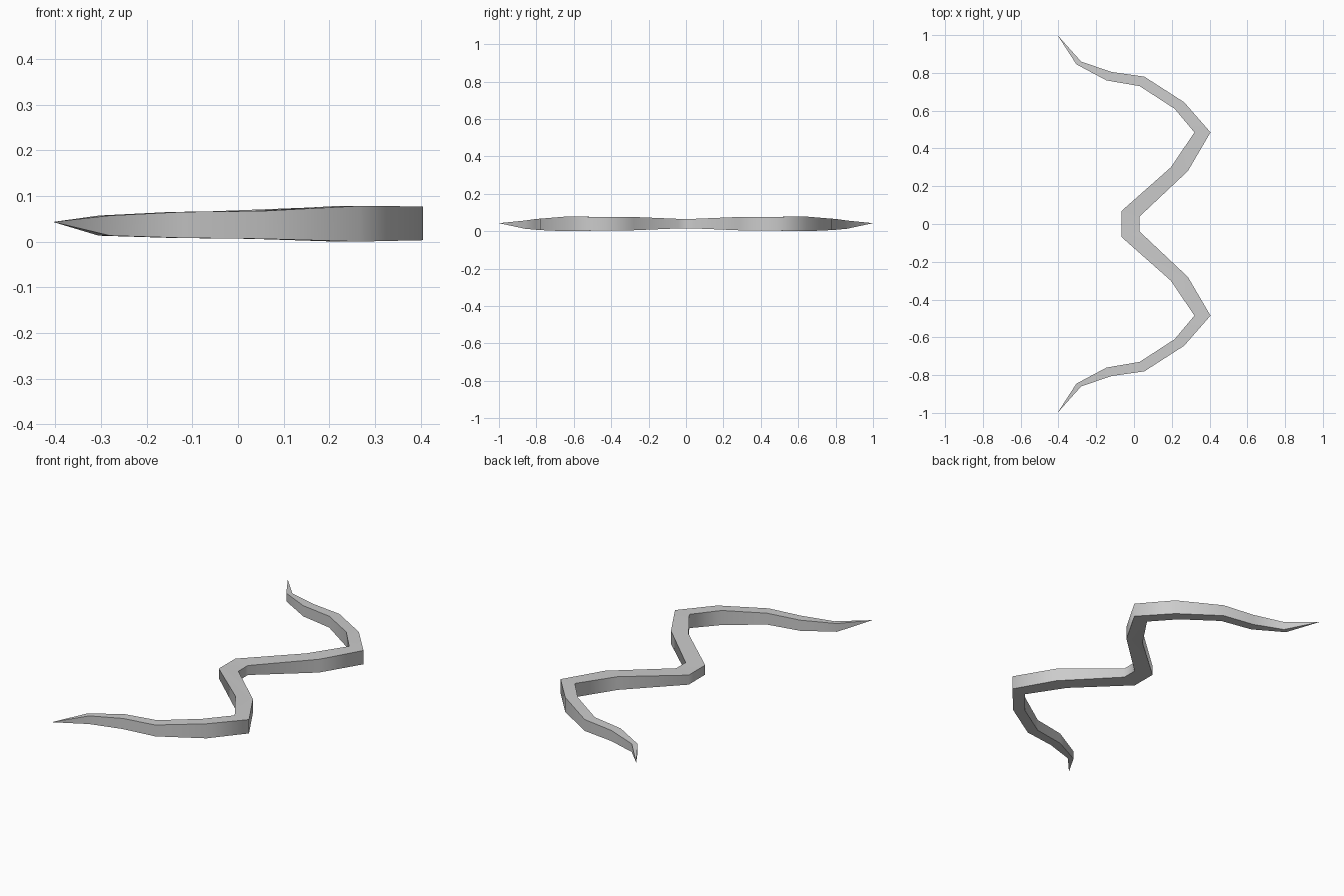
import bpy, bmesh, math

cube = bpy.data.objects.get("Cube")
if cube:
    bpy.data.objects.remove(cube, do_unlink=True)

grey = bpy.data.materials.new("plain_grey")
grey.use_nodes = True
colour = (0.6, 0.6, 0.6, 1)
grey.diffuse_color = colour
grey.node_tree.nodes["Principled BSDF"].inputs["Base Color"].default_value = colour

# Half of the bow from grip to tip: belly x, y, back x, y, bottom z, top z
TIP = (-0.405, 1.0, 0.043)
HALF = [
    (-0.065, 0.07, 0.03, 0.04, 0.015, 0.066),
    (0.195, 0.30, 0.285, 0.28, 0.005, 0.076),
    (0.32, 0.485, 0.405, 0.485, 0.003, 0.077),
    (0.215, 0.61, 0.265, 0.645, 0.0, 0.078),
    (0.03, 0.73, 0.055, 0.78, 0.006, 0.067),
    (-0.145, 0.76, -0.12, 0.805, 0.008, 0.065),
    (-0.305, 0.845, -0.28, 0.86, 0.013, 0.057),
]

bm = bmesh.new()


def ring(station, side):
    ax, ay, bx, by, low, high = station
    corners = [(ax, ay, low), (bx, by, low), (bx, by, high), (ax, ay, high)]
    return [bm.verts.new((x, y * side, z)) for x, y, z in corners]


# Rectangular sections run from one tip to the other
rings = [ring(s, -1) for s in reversed(HALF)] + [ring(s, 1) for s in HALF]
for a, b in zip(rings, rings[1:]):
    for i in range(4):
        j = (i + 1) % 4
        bm.faces.new((a[i], a[j], b[j], b[i]))

# Pointed limb tips
for end, side in ((rings[0], -1), (rings[-1], 1)):
    point = bm.verts.new((TIP[0], TIP[1] * side, TIP[2]))
    for i in range(4):
        bm.faces.new((end[i], end[(i + 1) % 4], point))

bmesh.ops.recalc_face_normals(bm, faces=bm.faces)
mesh = bpy.data.meshes.new("bow_limbs")
bm.to_mesh(mesh)
bm.free()
mesh.materials.append(grey)
bow = bpy.data.objects.new("bow_limbs", mesh)
bpy.context.collection.objects.link(bow)

# Smooth along the limbs, crisp along the long edges
bpy.ops.object.select_all(action="DESELECT")
bow.select_set(True)
bpy.context.view_layer.objects.active = bow
bpy.ops.object.shade_smooth_by_angle(angle=math.radians(80))
